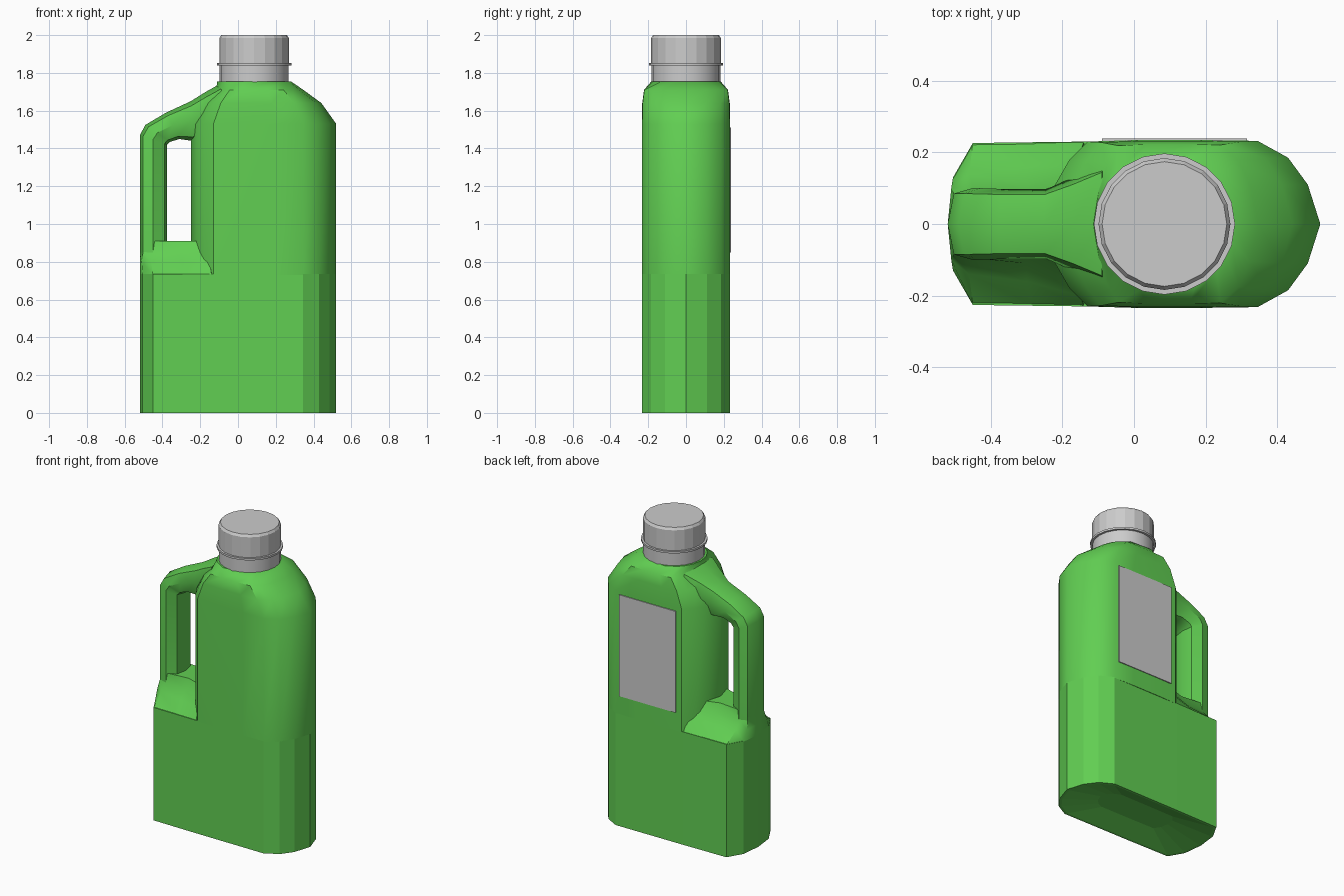
import bpy, bmesh, math

if "Cube" in bpy.data.objects:
    bpy.data.objects.remove(bpy.data.objects["Cube"], do_unlink=True)


def material(name, rgb):
    m = bpy.data.materials.new(name)
    m.use_nodes = True
    m.diffuse_color = (*rgb, 1)
    m.node_tree.nodes["Principled BSDF"].inputs["Base Color"].default_value = (*rgb, 1)
    return m


GREEN = material("green plastic", (0.12, 0.62, 0.085))
GREY = material("light grey", (0.6, 0.6, 0.6))
NECK_X = 0.085


def loft(name, rings, mat, smooth=None):
    """Skin a list of equal-length closed rings and cap both ends."""
    bm = bmesh.new()
    loops = [[bm.verts.new(p) for p in ring] for ring in rings]
    for a, b in zip(loops, loops[1:]):
        for i in range(len(a)):
            j = (i + 1) % len(a)
            bm.faces.new((a[i], a[j], b[j], b[i]))
    bm.faces.new(loops[0][::-1])
    bm.faces.new(loops[-1])
    bmesh.ops.recalc_face_normals(bm, faces=bm.faces)
    mesh = bpy.data.meshes.new(name)
    bm.to_mesh(mesh)
    bm.free()
    mesh.materials.append(mat)
    obj = bpy.data.objects.new(name, mesh)
    bpy.context.collection.objects.link(obj)
    if smooth:
        bpy.ops.object.select_all(action='DESELECT')
        obj.select_set(True)
        bpy.context.view_layer.objects.active = obj
        bpy.ops.object.shade_smooth_by_angle(angle=math.radians(smooth))
    return obj


def mirrored(half):
    """Close a half outline (end points on y = 0) across the x axis."""
    return half + [(x, -y) for x, y in half[-2:0:-1]]


def at_height(outline, z, sx=1, sy=1):
    return [(NECK_X + (x - NECK_X) * sx, y * sy, z) for x, y in outline]


def circle(r, z, sides):
    return [(NECK_X + r * math.cos(2 * math.pi * i / sides),
             r * math.sin(2 * math.pi * i / sides), z) for i in range(sides)]


# Lower body with a recessed base
right_end = [(0.52, 0), (0.485, 0.11), (0.43, 0.185), (0.345, 0.232)]
base = mirrored(right_end + [(-0.14, 0.23), (-0.45, 0.226), (-0.505, 0.13), (-0.52, 0)])
loft("lower_body", [
    [(x * 0.5, y * 0.4, 0.05) for x, y in base],
    [(x * 0.97, y * 0.94, 0.0) for x, y in base],
    [(x, y, 0.0) for x, y in base],
    [(x, y, 0.735) for x, y in base]], GREEN)

# Upper body, its shoulder closing to a round collar
upper = mirrored(right_end + [(0.2, 0.234), (0.0, 0.234), (-0.13, 0.23),
                              (-0.18, 0.18), (-0.22, 0.11), (-0.25, 0)])
collar = []
for x, y in upper:
    a = math.atan2(y, x - NECK_X)
    collar.append((NECK_X + 0.195 * math.cos(a), 0.195 * math.sin(a), 1.755))
loft("upper_body", [
    at_height(upper, 0.73), at_height(upper, 1.53),
    at_height(upper, 1.64, 0.82, 0.99),
    at_height(upper, 1.71, 0.6, 0.95), collar], GREEN, 40)

# Sloping shelf under the handle
shelf = []
for z, tip, mid, corner, inner in (
        (0.73, (-0.505, 0.13), (-0.45, 0.226), (-0.28, 0.228), (-0.14, 0.23)),
        (0.80, (-0.51, 0.10), (-0.46, 0.14), (-0.3, 0.16), (-0.15, 0.2)),
        (0.85, (-0.503, 0.085), (-0.45, 0.1), (-0.3, 0.11), (-0.15, 0.16)),
        (0.91, (-0.503, 0.08), (-0.45, 0.095), (-0.3, 0.08), (-0.15, 0.13))):
    half = [(-0.52, 0), tip, mid, corner, inner, (-0.1, 0)]
    shelf.append([(x, y, z) for x, y in mirrored(half)])
loft("handle_shelf", shelf, GREEN, 40)

# Handle: section stretched between outer and inner path points
section = mirrored([(0, 0), (0.12, 0.085), (0.48, 0.1), (0.9, 0.07), (1, 0)])
path = [((-0.52, 0.85), (-0.375, 0.85), 1),
        ((-0.52, 1.47), (-0.375, 1.42), 1),
        ((-0.49, 1.525), (-0.36, 1.435), 1),
        ((-0.38, 1.59), (-0.31, 1.45), 0.97),
        ((-0.25, 1.65), (-0.24, 1.44), 0.97),
        ((-0.17, 1.70), (-0.17, 1.46), 1.3),
        ((-0.09, 1.745), (-0.08, 1.5), 1.7)]
loft("handle", [[(o[0] + (i[0] - o[0]) * t, y * w, o[1] + (i[1] - o[1]) * t)
                 for t, y in section] for o, i, w in path], GREEN, 40)

# Neck, sealing ring and screw cap
loft("neck", [circle(0.183, z, 20) for z in (1.74, 1.845)], GREY, 30)
loft("neck_ring", [circle(0.197, z, 20) for z in (1.84, 1.853)], GREY, 30)
loft("cap", [circle(0.184, 1.853, 20), circle(0.184, 1.985, 20),
             circle(0.174, 2.0, 20)], GREY)

# Label plate on the back
loft("back_label", [[(x, y, z) for x, z in
                     ((-0.09, 0.85), (0.315, 0.85), (0.315, 1.51), (-0.09, 1.51))]
                    for y in (0.231, 0.239)], GREY)
